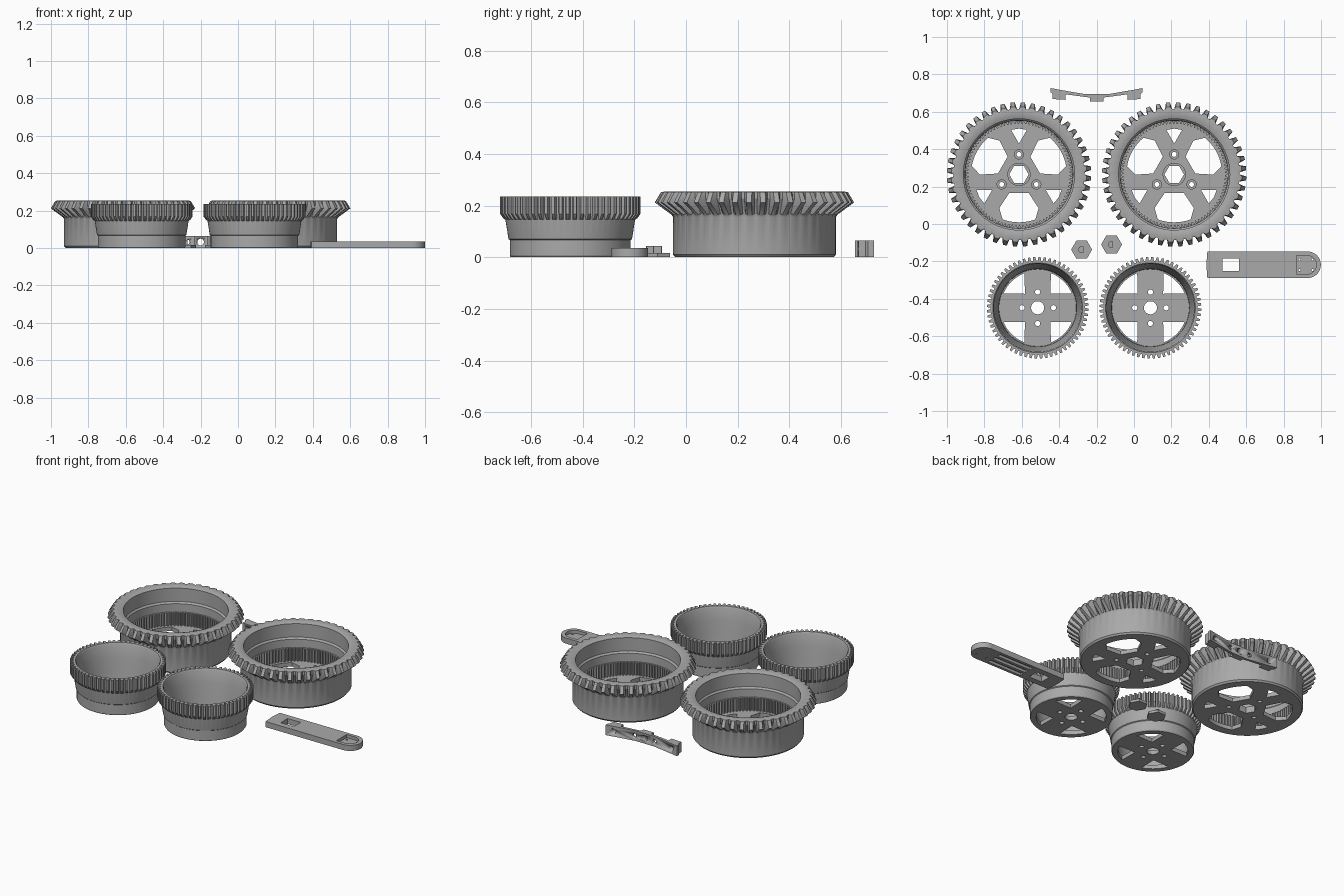
import bpy, bmesh, math
from mathutils import Matrix

if "Cube" in bpy.data.objects:
    bpy.data.objects.remove(bpy.data.objects["Cube"])

GREY = bpy.data.materials.new("plain grey")
GREY.diffuse_color = (0.4, 0.4, 0.4, 1)
GREY.use_nodes = True
GREY.node_tree.nodes["Principled BSDF"].inputs["Base Color"].default_value = GREY.diffuse_color


def finish(name, mesh, loc=(0, 0, 0)):
    """Link a mesh as a named, grey, angle-smoothed object."""
    bm = bmesh.new()
    bm.from_mesh(mesh)
    bmesh.ops.remove_doubles(bm, verts=bm.verts, dist=1e-5)
    bmesh.ops.recalc_face_normals(bm, faces=bm.faces)
    bm.to_mesh(mesh)
    bm.free()
    mesh.materials.clear()
    mesh.materials.append(GREY)
    ob = bpy.data.objects.new(name, mesh)
    ob.location = loc
    bpy.context.collection.objects.link(ob)
    bpy.ops.object.select_all(action='DESELECT')
    ob.select_set(True)
    bpy.context.view_layer.objects.active = ob
    bpy.ops.object.shade_smooth_by_angle(angle=math.radians(28))
    return ob


def toothed_ring(name, loc, teeth, root, tip, phases):
    """Closed (r, z) profile swept round; phases are (fraction of pitch, tooth amount)."""
    bm = bmesh.new()
    rows = []
    for t in range(teeth):
        for f, w in phases:
            a = math.tau * (t + f) / teeth
            row = []
            for (r0, z0), (r1, z1) in zip(root, tip):
                r, z = r0 + (r1 - r0) * w, z0 + (z1 - z0) * w
                row.append(bm.verts.new((r * math.cos(a), r * math.sin(a), z)))
            rows.append(row)
    n = len(root)
    for i, row in enumerate(rows):
        nxt = rows[(i + 1) % len(rows)]
        for j in range(n):
            k = (j + 1) % n
            bm.faces.new((row[j], nxt[j], nxt[k], row[k]))
    me = bpy.data.meshes.new(name)
    bm.to_mesh(me)
    bm.free()
    return finish(name, me, loc)


def plate(name, loops, z0, z1, loc=(0, 0)):
    """Flat outline with holes, extruded from z0 to z1."""
    cu = bpy.data.curves.new(name, 'CURVE')
    cu.dimensions, cu.fill_mode, cu.extrude = '2D', 'BOTH', (z1 - z0) / 2
    for pts in loops:
        s = cu.splines.new('POLY')
        s.points.add(len(pts) - 1)
        for p, (x, y) in zip(s.points, pts):
            p.co = (x, y, 0, 1)
        s.use_cyclic_u = True
    tmp = bpy.data.objects.new("outline", cu)
    bpy.context.collection.objects.link(tmp)
    bpy.context.view_layer.update()
    dg = bpy.context.evaluated_depsgraph_get()
    me = bpy.data.meshes.new_from_object(tmp.evaluated_get(dg))
    bpy.data.objects.remove(tmp)
    me.transform(Matrix.Translation((0, 0, (z0 + z1) / 2)))
    return finish(name, me, (loc[0], loc[1], 0))


def arc(r, n=32, cx=0, cy=0, a0=0, a1=360, closed=True):
    m = n if closed else n - 1
    return [(cx + r * math.cos(math.radians(a0 + (a1 - a0) * i / m)),
             cy + r * math.sin(math.radians(a0 + (a1 - a0) * i / m))) for i in range(n)]


def turn(pts, deg):
    c, s = math.cos(math.radians(deg)), math.sin(math.radians(deg))
    return [(x * c - y * s, x * s + y * c) for x, y in pts]


def rect(x0, x1, y0, y1):
    return [(x0, y0), (x1, y0), (x1, y1), (x0, y1)]


# Large bevel wheels: toothed shell, inner spline, pierced floor, hub and screw bosses
bevel_root = [(.285, 0), (.307, 0), (.315, .01), (.315, .155), (.316, .168), (.35, .228),
              (.35, .252), (.342, .255), (.315, .255), (.297, .248), (.297, .165), (.288, .155)]
bevel_tip = bevel_root[:4] + [(.322, .165), (.386, .212), (.362, .252)] + bevel_root[7:]
spline_root = [(.283, .01), (.30, .01), (.30, .105), (.283, .105)]
spline_tip = [(.271, .01), (.30, .01), (.30, .105), (.271, .105)]
large_hole = [(.10, -.052), (.18, -.105)] + arc(.256, 9, 0, 0, -20, 20, False) + [(.18, .105), (.10, .052)]
small_hole = [(.165, 0), (.238, -.042), (.245, 0), (.238, .042)]
for side, cx in (("left", -.615), ("right", .215)):
    c = (cx, .265)
    toothed_ring(side + "_bevel_wheel", (*c, 0), 44, bevel_root, bevel_tip,
                 [(.0, 0), (.22, 0), (.42, 1), (.80, 1)])
    toothed_ring(side + "_inner_spline", (*c, 0), 90, spline_root, spline_tip,
                 [(.0, 0), (.3, 0), (.5, 1), (.8, 1)])
    loops = [arc(.295, 96), arc(.052, 6)]
    for k in range(3):
        loops += [turn(large_hole, 30 + 120 * k), turn(small_hole, 90 + 120 * k)]
        loops.append(turn(arc(.013, 16, .107), 90 + 120 * k))
    plate(side + "_bevel_floor", loops, 0, .025, c)
    plate(side + "_bevel_hub", [arc(.062, 40), arc(.052, 6)], .002, .04, c)
    for k in range(3):
        plate(side + "_screw_boss", [turn(arc(.027, 24, .107), 90 + 120 * k),
              turn(arc(.013, 16, .107), 90 + 120 * k)], .002, .035, c)

# Small spur wheels: stepped cup with a toothed rim and a cross-shaped floor
spur_root = [(.2, 0), (.230, 0), (.234, .006), (.234, .066), (.239, .07), (.251, .145), (.251, .155),
             (.252, .175), (.252, .235), (.240, .235), (.234, .225), (.228, .15), (.208, .07), (.206, .02)]
spur_tip = spur_root[:6] + [(.259, .15), (.272, .168), (.272, .235)] + spur_root[9:]
quarter = [(.068, .075)] + arc(.198, 10, 0, 0, 23, 69, False)
for side, cx in (("left", -.515), ("right", .088)):
    c = (cx, -.448)
    toothed_ring(side + "_spur_wheel", (*c, 0), 60, spur_root, spur_tip,
                 [(.0, 0), (.3, 0), (.45, 1), (.85, 1)])
    loops = [arc(.215, 96), arc(.035, 32)]
    for sx in (-1, 1):
        for sy in (-1, 1):
            loops.append([(x * sx, y * sy) for x, y in quarter])
    loops += [turn(arc(.014, 16, .084), 90 * k) for k in range(4)]
    plate(side + "_spur_floor", loops, 0, .025, c)

# Hexagonal caps with a D-shaped peg
for side, cx, cy in (("left", -.28, -.137), ("right", -.12, -.11)):
    plate(side + "_hex_cap", [arc(.056, 6)], 0, .016, (cx, cy))
    plate(side + "_cap_peg", [arc(.018, 20, 0, 0, 60, 300, False)], .01, .043, (cx, cy))

# Flat arm: slotted underside, pocketed rounded end
yc = -.218
outline = [(.392, yc - .071), (.93, yc - .071)] + arc(.071, 20, .928, yc, -85, 85, False) \
    + [(.93, yc + .071), (.392, yc + .071), (.387, yc)]
window = rect(.472, .562, yc - .034, yc + .034)
slots = [rect(.61, .85, yc + d - .012, yc + d + .012) for d in (-.042, 0, .042)]
pins = [arc(.006, 10, x, yc + d) for x in (.885, .955) for d in (-.028, .028)]
pocket = [(.868, yc - .05)] + arc(.05, 14, .925, yc, -90, 90, False) + [(.868, yc + .05)]
plate("arm_underside", [outline, window] + slots + pins, 0, .016)
plate("arm_top", [outline, window, pocket], .016, .035)

# Bent bracket with three mounting blocks, drilled from front to back
half = [(.036, .654), (.036, .676), (.165, .693), (.165, .664), (.235, .668),
        (.235, .695), (.246, .705), (.246, .727), (.20, .718), (.06, .694)]
bracket = plate("bracket", [half + [(-x, y) for x, y in reversed(half)]], 0, .064, (-.2, 0))
bm = bmesh.new()
for x, r in ((-.2, .016), (-.07, .012), (0, .018), (.07, .012), (.2, .016)):
    m = Matrix.Translation((x - .2, .69, .032)) @ Matrix.Rotation(math.pi / 2, 4, 'X')
    bmesh.ops.create_cone(bm, cap_ends=True, segments=20, radius1=r, radius2=r, depth=.2, matrix=m)
me = bpy.data.meshes.new("bracket_drill")
bm.to_mesh(me)
bm.free()
drill = finish("bracket_drill", me)
drill.hide_render = True
drill.hide_viewport = True
mod = bracket.modifiers.new("holes", 'BOOLEAN')
mod.object, mod.operation, mod.solver = drill, 'DIFFERENCE', 'EXACT'
